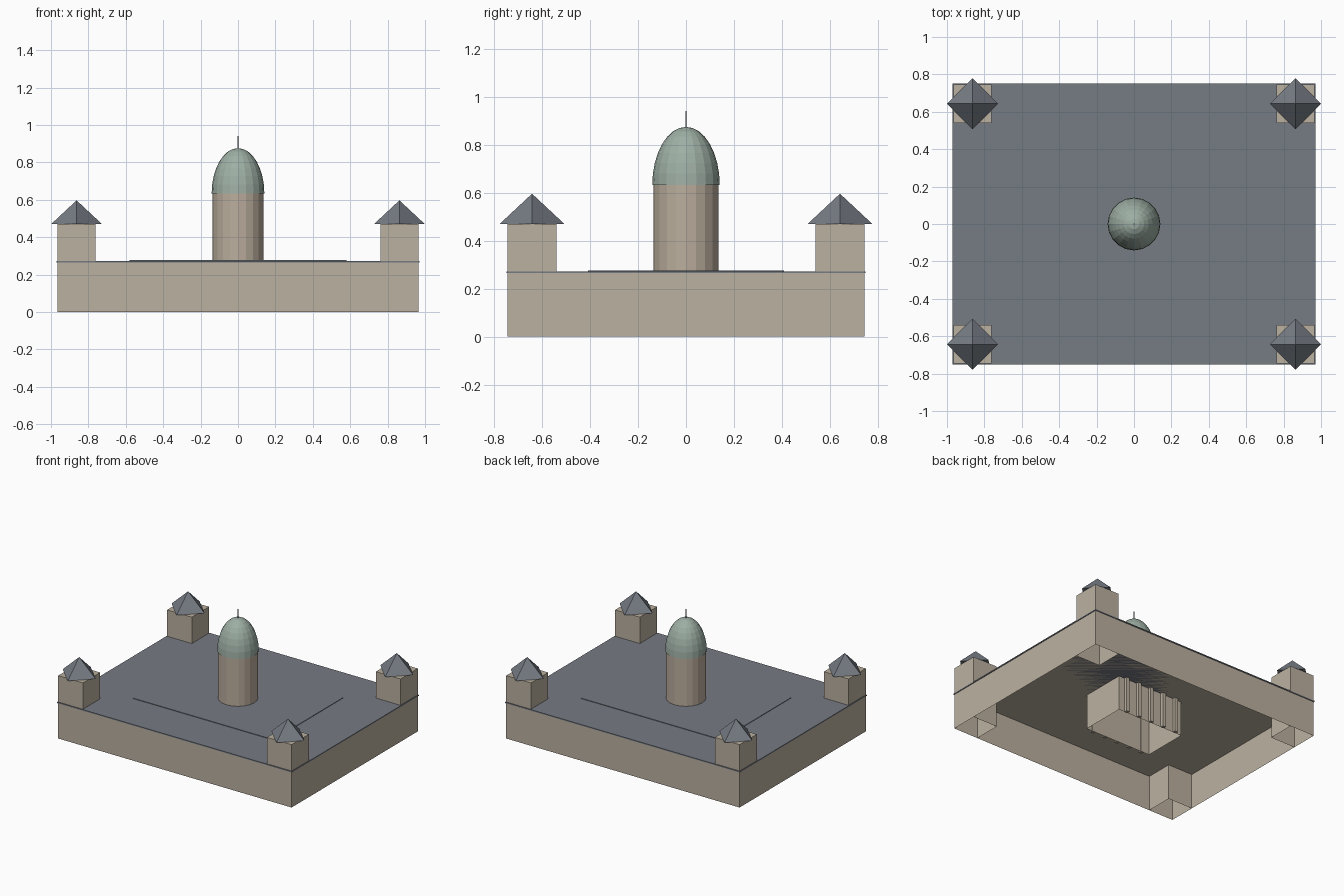
import bpy, bmesh
from math import cos, sin, pi
from mathutils import Matrix, Vector

if "Cube" in bpy.data.objects:
    bpy.data.objects.remove(bpy.data.objects["Cube"], do_unlink=True)


def material(name, rgb):
    m = bpy.data.materials.new(name)
    m.use_nodes = True
    m.diffuse_color = (*rgb, 1)
    m.node_tree.nodes["Principled BSDF"].inputs["Base Color"].default_value = (*rgb, 1)
    return m


STONE = material("pale stone", (0.50, 0.44, 0.355))
DRUM = material("warm stone", (0.50, 0.425, 0.34))
SLATE = material("blue slate", (0.18, 0.20, 0.23))
COPPER = material("green copper", (0.34, 0.43, 0.375))
IRON = material("dark iron", (0.10, 0.11, 0.125))


def finish(bm, name, mat):
    mesh = bpy.data.meshes.new(name)
    bm.to_mesh(mesh)
    bm.free()
    mesh.materials.append(mat)
    obj = bpy.data.objects.new(name, mesh)
    bpy.context.collection.objects.link(obj)
    return obj


def box(name, mat, x, y, half_x, half_y, z0, z1, open_bottom=False):
    bm = bmesh.new()
    place = Matrix.Translation((x, y, (z0 + z1) / 2))
    size = Matrix.Diagonal((half_x * 2, half_y * 2, z1 - z0, 1))
    bmesh.ops.create_cube(bm, size=1, matrix=place @ size)
    if open_bottom:
        under = [f for f in bm.faces if f.normal.z < -0.9]
        bmesh.ops.delete(bm, geom=under, context="FACES")
    return finish(bm, name, mat)


def cone(name, mat, x, y, r0, r1, z0, z1, sides):
    bm = bmesh.new()
    bmesh.ops.create_cone(bm, cap_ends=True, segments=sides, radius1=r0, radius2=r1,
                          depth=z1 - z0,
                          matrix=Matrix.Translation((x, y, (z0 + z1) / 2)))
    return finish(bm, name, mat)


# Hollow main block, its slate roof and the slightly raised middle of the roof
box("main_block", STONE, 0, 0, 0.965, 0.745, 0, 0.265, True)
box("main_roof", SLATE, 0, 0, 0.97, 0.75, 0.265, 0.273)
box("raised_roof", SLATE, 0, 0, 0.58, 0.41, 0.273, 0.277)

# Inner hall with a row of pilasters on its long sides
box("inner_hall", STONE, 0, 0, 0.275, 0.17, 0, 0.262, True)
for side, label in ((1, "back"), (-1, "front")):
    for i in range(5):
        box(f"{label}_pilaster_{i + 1}", STONE, (i - 2) * 0.107, side * 0.18,
            0.013, 0.012, 0, 0.262)

# Corner towers with pyramid roofs turned a quarter
for sx, x_name in ((1, "left"), (-1, "right")):
    for sy, y_name in ((1, "back"), (-1, "front")):
        x, y = sx * 0.863, sy * 0.643
        label = f"{y_name}_{x_name}_tower"
        box(label, STONE, x, y, 0.102, 0.102, 0, 0.47, True)
        cone(label + "_roof", SLATE, x, y, 0.136, 0, 0.47, 0.597, 4)

# Central drum
cone("drum", DRUM, 0, 0, 0.136, 0.136, 0.27, 0.64, 20)

# Tall dome, spun from a quarter ellipse
bm = bmesh.new()
rings = 8
points = [bm.verts.new((0.141 * cos(a), 0, 0.633 + 0.243 * sin(a)))
          for a in (pi / 2 * i / rings for i in range(rings + 1))]
edges = [bm.edges.new(pair) for pair in zip(points, points[1:])]
bmesh.ops.spin(bm, geom=points + edges, cent=Vector(), axis=(0, 0, 1),
               angle=2 * pi, steps=20)
bmesh.ops.remove_doubles(bm, verts=bm.verts, dist=0.0005)
bmesh.ops.holes_fill(bm, edges=[e for e in bm.edges if e.is_boundary], sides=0)
bmesh.ops.recalc_face_normals(bm, faces=bm.faces)
finish(bm, "dome", COPPER)

# Spike on the dome
cone("spike", IRON, 0, 0, 0.003, 0.003, 0.87, 0.942, 6)
